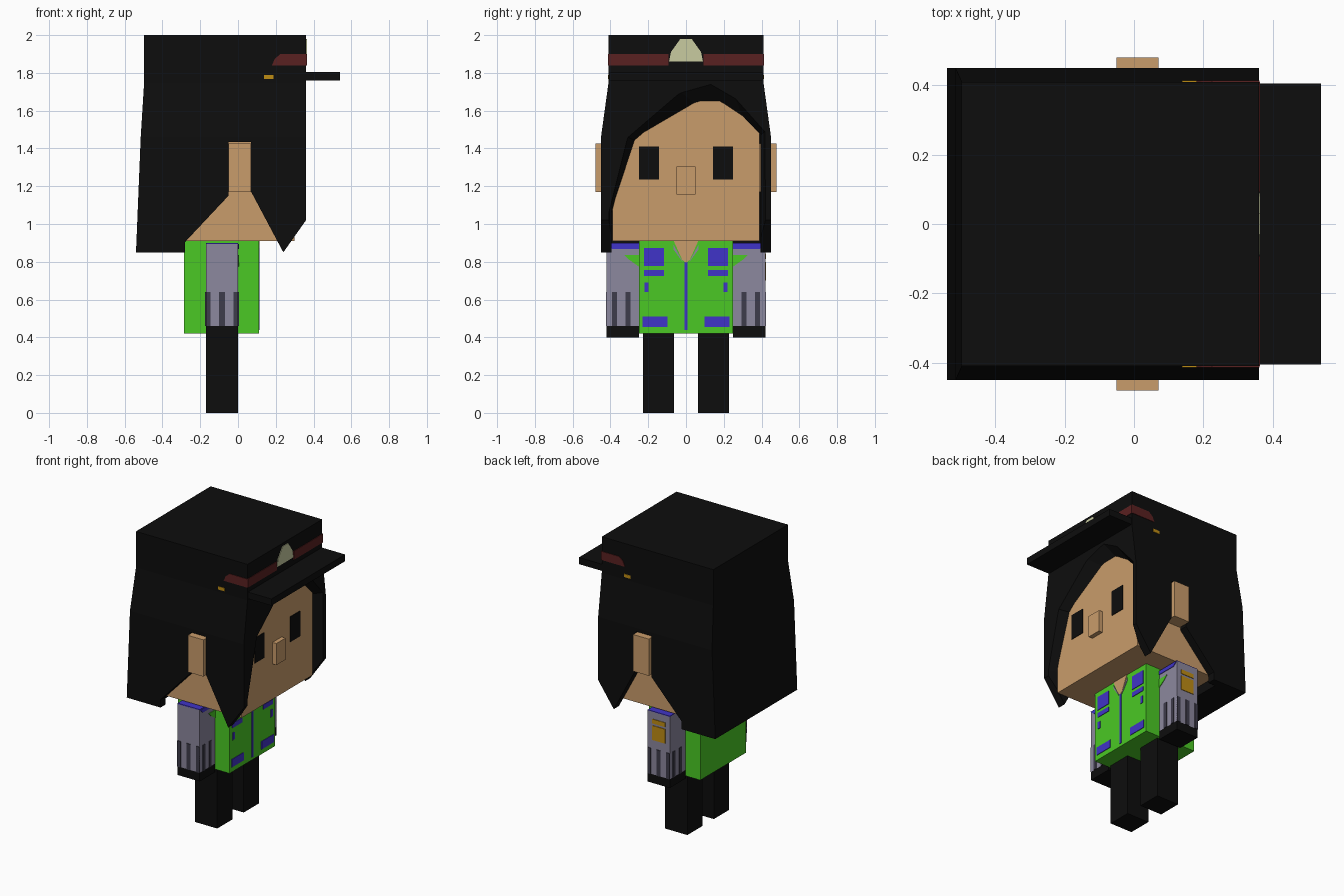
import bpy, bmesh
from mathutils import Vector

if "Cube" in bpy.data.objects:
    bpy.data.objects.remove(bpy.data.objects["Cube"])


def material(name, r, g, b):
    m = bpy.data.materials.new(name)
    m.diffuse_color = (r, g, b, 1)
    m.use_nodes = True
    m.node_tree.nodes["Principled BSDF"].inputs["Base Color"].default_value = m.diffuse_color
    return m


BLACK = material("black", 0.004, 0.004, 0.004)
SKIN = material("skin", 0.584, 0.333, 0.147)
GREEN = material("bright green", 0.069, 0.584, 0.018)
BLUE = material("violet blue", 0.051, 0.034, 0.578)
GREY = material("lavender grey", 0.262, 0.246, 0.342)
DARK = material("dark grey", 0.048, 0.045, 0.069)
GOLD = material("gold", 0.515, 0.262, 0.007)
RED = material("dark red", 0.102, 0.015, 0.015)
CREAM = material("cream", 0.578, 0.597, 0.352)


def prism(name, axis, a, b, pts, mat, pts_b=None):
    """Extrude (or loft) a 2D outline between a and b along the axis."""
    def place(p, d):
        return {"x": (d, p[0], p[1]), "y": (p[0], d, p[1]), "z": (p[0], p[1], d)}[axis]
    bm = bmesh.new()
    lo = [bm.verts.new(place(p, a)) for p in pts]
    hi = [bm.verts.new(place(p, b)) for p in (pts_b or pts)]
    bm.faces.new(lo)
    bm.faces.new(hi)
    n = len(lo)
    for i in range(n):
        j = (i + 1) % n
        bm.faces.new((lo[i], lo[j], hi[j], hi[i]))
    return finish(name, bm, mat)


def finish(name, bm, mat):
    bmesh.ops.recalc_face_normals(bm, faces=bm.faces)
    me = bpy.data.meshes.new(name)
    bm.to_mesh(me)
    bm.free()
    me.materials.append(mat)
    ob = bpy.data.objects.new(name, me)
    bpy.context.collection.objects.link(ob)
    return ob


def rect(u0, u1, v0, v1):
    return [(u0, v0), (u1, v0), (u1, v1), (u0, v1)]


def box(name, x0, x1, y0, y1, z0, z1, mat):
    y0, y1 = sorted((y0, y1))
    return prism(name, "z", z0, z1, rect(x0, x1, y0, y1), mat)


def plate(name, axis, at, pts, mat, side=1):
    """Thin painted detail lying on a surface."""
    return prism(name, axis, at - 0.003 * side, at + 0.004 * side, pts, mat)


# Head with nose and eyes
box("head", -0.33, 0.30, -0.39, 0.39, 0.91, 1.69, SKIN)
box("nose", 0.29, 0.33, -0.05, 0.05, 1.155, 1.305, SKIN)

# Long hair and cap crown: stacked rectangular sections
bm = bmesh.new()
rings = []
for z, back, w in ((0.85, -0.54, 0.45), (1.46, -0.515, 0.45),
                   (1.75, -0.497, 0.41), (2.0, -0.497, 0.41)):
    rings.append([bm.verts.new(p) for p in
                  ((back, -w, z), (0.36, -w, z), (0.36, w, z), (back, w, z))])
bm.faces.new(rings[0])
bm.faces.new(rings[-1])
for lo, hi in zip(rings, rings[1:]):
    for i in range(4):
        j = (i + 1) % 4
        bm.faces.new((lo[i], lo[j], hi[j], hi[i]))
hair = finish("hair_and_cap", bm, BLACK)

# Cut the head cavity, bevelled face opening and side notches
face_in = [(-0.394, 0.6), (-0.39, 1.06), (-0.265, 1.44), (0.06, 1.63),
           (0.19, 1.63), (0.31, 1.55), (0.392, 1.47), (0.394, 0.6)]
face_out = [(-0.412, 0.6), (-0.41, 1.06), (-0.31, 1.46), (-0.03, 1.70),
            (0.13, 1.745), (0.26, 1.67), (0.42, 1.49), (0.425, 0.6)]
ear_notch = [(-0.28, 0.7), (-0.28, 0.905), (-0.05, 1.15), (-0.05, 1.435), (0.07, 1.435),
             (0.07, 1.17), (0.24, 0.85), (0.267, 0.80), (0.267, 0.7)]
tip_notch = [(0.205, 0.80), (0.24, 0.85), (0.36, 1.02), (0.5, 1.218), (0.5, 0.80)]
cutters = [
    box("cavity_cutter", -0.334, 0.303, -0.394, 0.394, 0.5, 1.695, BLACK),
    prism("face_cutter", "x", 0.29, 0.365, face_in, BLACK, face_out),
    prism("ear_cutter", "y", -1, 1, ear_notch, BLACK),
    prism("tip_cutter", "y", -1, 1, tip_notch, BLACK),
]
for c in cutters:
    c.hide_render = True
    mod = hair.modifiers.new("cut", "BOOLEAN")
    mod.operation = "DIFFERENCE"
    mod.solver = "EXACT"
    mod.object = c
bpy.context.view_layer.objects.active = hair
for mod in list(hair.modifiers):
    bpy.ops.object.modifier_apply(modifier=mod.name)
for c in cutters:
    bpy.data.objects.remove(c)

# Cap brim and emblem
box("cap_brim", 0.35, 0.54, -0.405, 0.405, 1.76, 1.806, BLACK)
plate("cap_emblem", "x", 0.36, [(-0.09, 1.86), (0.09, 1.86), (0.08, 1.91), (0.03, 1.98),
                                (-0.03, 1.98), (-0.08, 1.91)], CREAM)

# Jacket body with neckline and zip
box("torso", -0.285, 0.11, -0.25, 0.25, 0.42, 0.91, GREEN)
plate("neckline", "x", 0.11, [(-0.065, 0.91), (-0.02, 0.81), (0, 0.795), (0.02, 0.81),
                              (0.065, 0.91)], SKIN)
plate("zip", "x", 0.11, rect(-0.007, 0.007, 0.44, 0.80), BLUE)

for s, side in ((-1, "right"), (1, "left")):
    def m(u0, u1, v0, v1):
        return rect(s * u0, s * u1, v0, v1)

    # Face and cap details
    box("ear_" + side, -0.05, 0.07, s * 0.38, s * 0.48, 1.17, 1.425, SKIN)
    plate("eye_" + side, "x", 0.30, m(0.143, 0.25, 1.235, 1.41), BLACK)
    plate("cap_band_front_" + side, "x", 0.36, m(0.092, 0.41, 1.84, 1.90), RED)
    plate("cap_band_side_" + side, "y", s * 0.41,
          [(0.18, 1.84), (0.362, 1.84), (0.362, 1.90), (0.225, 1.90), (0.195, 1.875)], RED, s)
    plate("cap_button_" + side, "y", s * 0.41, rect(0.138, 0.187, 1.768, 1.79), GOLD, s)

    # Jacket pockets and collar edges
    for name, r in (("chest_pocket", (0.116, 0.222, 0.778, 0.873)),
                    ("pocket_flap", (0.116, 0.222, 0.725, 0.757)),
                    ("small_tab", (0.198, 0.22, 0.64, 0.69)),
                    ("hem_pocket", (0.098, 0.23, 0.455, 0.51))):
        plate(name + "_" + side, "x", 0.11, m(*r), BLUE)
    plate("collar_" + side, "x", 0.11,
          [(s * 0.066, 0.89), (s * 0.066, 0.865), (s * 0.015, 0.795), (s * 0.022, 0.81)], GREY)

    # Arm: sleeve, hand, shoulder trim
    box("sleeve_" + side, -0.17, 0, s * 0.25, s * 0.42, 0.46, 0.895, GREY)
    box("hand_" + side, -0.17, 0, s * 0.25, s * 0.42, 0.40, 0.46, BLACK)
    plate("shoulder_top_" + side, "z", 0.895, [(-0.17, s * 0.25), (0, s * 0.25),
                                               (0, s * 0.42), (-0.17, s * 0.42)], BLUE)
    plate("shoulder_trim_" + side, "x", 0, [(s * 0.25, 0.895), (s * 0.25, 0.868),
                                            (s * 0.39, 0.868), (s * 0.42, 0.895)], BLUE)
    plate("shoulder_arrow_" + side, "x", 0, [(s * 0.25, 0.775), (s * 0.25, 0.835),
                                             (s * 0.325, 0.835), (s * 0.30, 0.81)], GREEN)

    # Cuff stripes on the front, back and outer faces
    for i, (a, b) in enumerate(((0.0, 0.025), (0.07, 0.1), (0.145, 0.17))):
        plate(f"cuff_stripe_outer_{side}_{i}", "y", s * 0.42,
              rect(-b, -a, 0.46, 0.64), DARK, s)
    for i, u in enumerate((0.295, 0.365)):
        for x, d in ((0, 1), (-0.17, -1)):
            plate(f"cuff_stripe_{side}_{i}_{d}", "x", x,
                  m(u, u + 0.026, 0.46, 0.64), DARK, d)

    # Leg
    box("leg_" + side, -0.17, 0, s * 0.063, s * 0.228, 0, 0.42, BLACK)

# Gold sleeve patch on one arm only
plate("sleeve_patch", "y", 0.42, rect(-0.135, -0.035, 0.70, 0.80), GOLD)
plate("sleeve_patch_bar", "y", 0.42, rect(-0.135, -0.035, 0.815, 0.845), GOLD)
